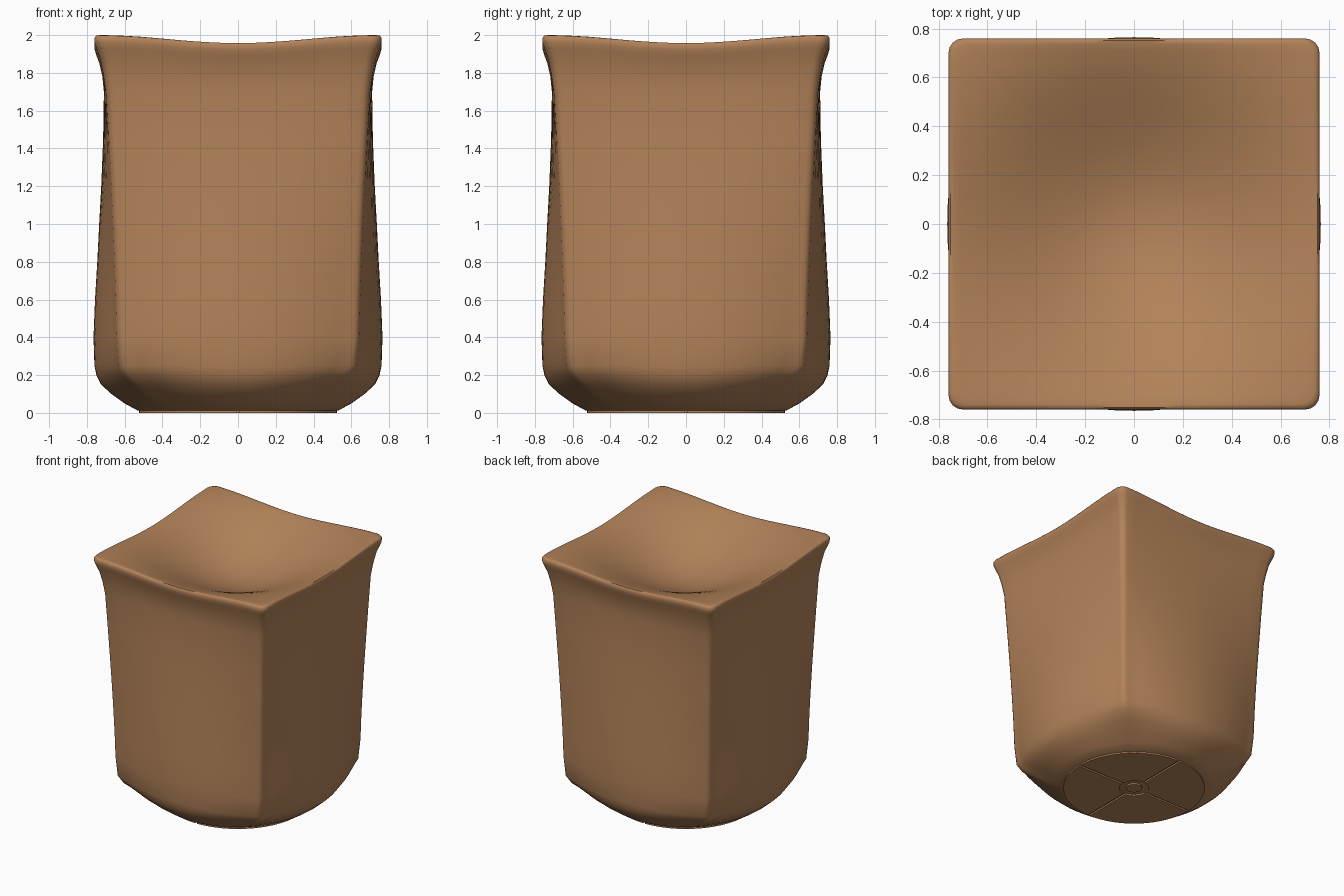
import bpy, bmesh, math
from mathutils import Vector

if "Cube" in bpy.data.objects:
    bpy.data.objects.remove(bpy.data.objects["Cube"])

brown = bpy.data.materials.new("warm brown")
brown.diffuse_color = (0.45, 0.225, 0.1, 1)
brown.use_nodes = True
brown.node_tree.nodes["Principled BSDF"].inputs["Base Color"].default_value = brown.diffuse_color


def finish(name, bm, angle):
    bmesh.ops.recalc_face_normals(bm, faces=bm.faces)
    me = bpy.data.meshes.new(name)
    bm.to_mesh(me)
    bm.free()
    me.materials.append(brown)
    ob = bpy.data.objects.new(name, me)
    bpy.context.collection.objects.link(ob)
    bpy.ops.object.select_all(action='DESELECT')
    ob.select_set(True)
    bpy.context.view_layer.objects.active = ob
    bpy.ops.object.shade_smooth_by_angle(angle=math.radians(angle))
    return ob


def section(mid, corner, radius, circle=0.0):
    """Rounded square with bulging sides, optionally blended into a circle."""
    pts, flat, n = [], corner - radius, 16
    side = [(flat * (2 * i / n - 1), -corner - (mid - corner) * (1 - (2 * i / n - 1) ** 2))
            for i in range(n + 1)]
    arc = [(flat + radius * math.sin(a), -flat - radius * math.cos(a))
           for a in (math.radians(d) for d in (22.5, 45, 67.5))]
    for q in range(4):
        c, s = (1, 0, -1, 0)[q], (0, 1, 0, -1)[q]
        for x, y in side + arc:
            p = Vector((x * c - y * s, x * s + y * c))
            pts.append(p.lerp(p.normalized() * mid, circle))
    return pts


def dish(x, y):
    """Depth of the seat hollow below the corner tips."""
    r = min(math.hypot(x, y) / 1.06, 1)
    return 0.28 * max(math.cos(r * math.pi / 2), 0) ** 2.4


# Stool body: height, mid-side half width, corner half width, corner radius, roundness
levels = [
    (0.012, 0.53, 0.40, 0.10, 1.0), (0.05, 0.60, 0.46, 0.10, 0.75),
    (0.10, 0.67, 0.53, 0.09, 0.45), (0.15, 0.725, 0.58, 0.08, 0.2),
    (0.20, 0.75, 0.62, 0.07, 0.05), (0.25, 0.76, 0.635, 0.05, 0),
    (0.40, 0.765, 0.645, 0.045, 0), (0.60, 0.757, 0.65, 0.045, 0),
    (0.80, 0.745, 0.657, 0.045, 0), (1.00, 0.735, 0.665, 0.045, 0),
    (1.20, 0.724, 0.674, 0.045, 0), (1.45, 0.714, 0.686, 0.045, 0),
    (1.70, 0.71, 0.70, 0.05, 0), (1.80, 0.718, 0.714, 0.05, 0),
    (1.88, 0.733, 0.731, 0.055, 0), (1.93, 0.75, 0.75, 0.06, 0),
    (1.96, 0.759, 0.759, 0.06, 0), (1.985, 0.76, 0.76, 0.06, 0),
    (1.997, 0.752, 0.752, 0.06, 0),
]
bm = bmesh.new()
rings = []
for z, mid, corner, radius, circle in levels:
    w = min(max((z - 1.7) / 0.25, 0), 1)      # rim follows the saddle curve
    rings.append([bm.verts.new((p.x, p.y, z - w * dish(p.x, p.y)))
                  for p in section(mid, corner, radius, circle)])
# Dished seat top
for k in [0.97, 0.93] + [i / 20 for i in range(17, 0, -1)]:
    rings.append([bm.verts.new((p.x * k, p.y * k, 2.0 - dish(p.x * k, p.y * k)))
                  for p in section(0.76, 0.76, 0.06)])
for a, b in zip(rings, rings[1:]):
    for i in range(len(a)):
        j = (i + 1) % len(a)
        bm.faces.new((a[i], a[j], b[j], b[i]))
bm.faces.new(rings[0])
bm.faces.new(rings[-1])
finish("stool_body", bm, 55)


def plate(bm, outline):
    """Thin foot plate extruded from the ground up into the body."""
    f = bm.faces.new([bm.verts.new((x, y, 0)) for x, y in outline])
    out = bmesh.ops.extrude_face_region(bm, geom=[f])
    bmesh.ops.translate(bm, vec=(0, 0, 0.014),
                        verts=[v for v in out['geom'] if isinstance(v, bmesh.types.BMVert)])


# Base: four quarter plates with narrow gaps
bm = bmesh.new()
gap, steps = 0.009, 16
for q in range(4):
    outline = []
    for r, order in ((0.525, range(steps + 1)), (0.11, range(steps, -1, -1))):
        e = math.asin(gap / r)
        for i in order:
            a = q * math.pi / 2 + e + (math.pi / 2 - 2 * e) * i / steps
            outline.append((r * math.cos(a), r * math.sin(a)))
    plate(bm, outline)
finish("base_plates", bm, 30)

# Small hub in the middle of the base
bm = bmesh.new()
plate(bm, [(0.06 * math.cos(i * math.pi / 16), 0.06 * math.sin(i * math.pi / 16)) for i in range(32)])
finish("base_hub", bm, 30)
